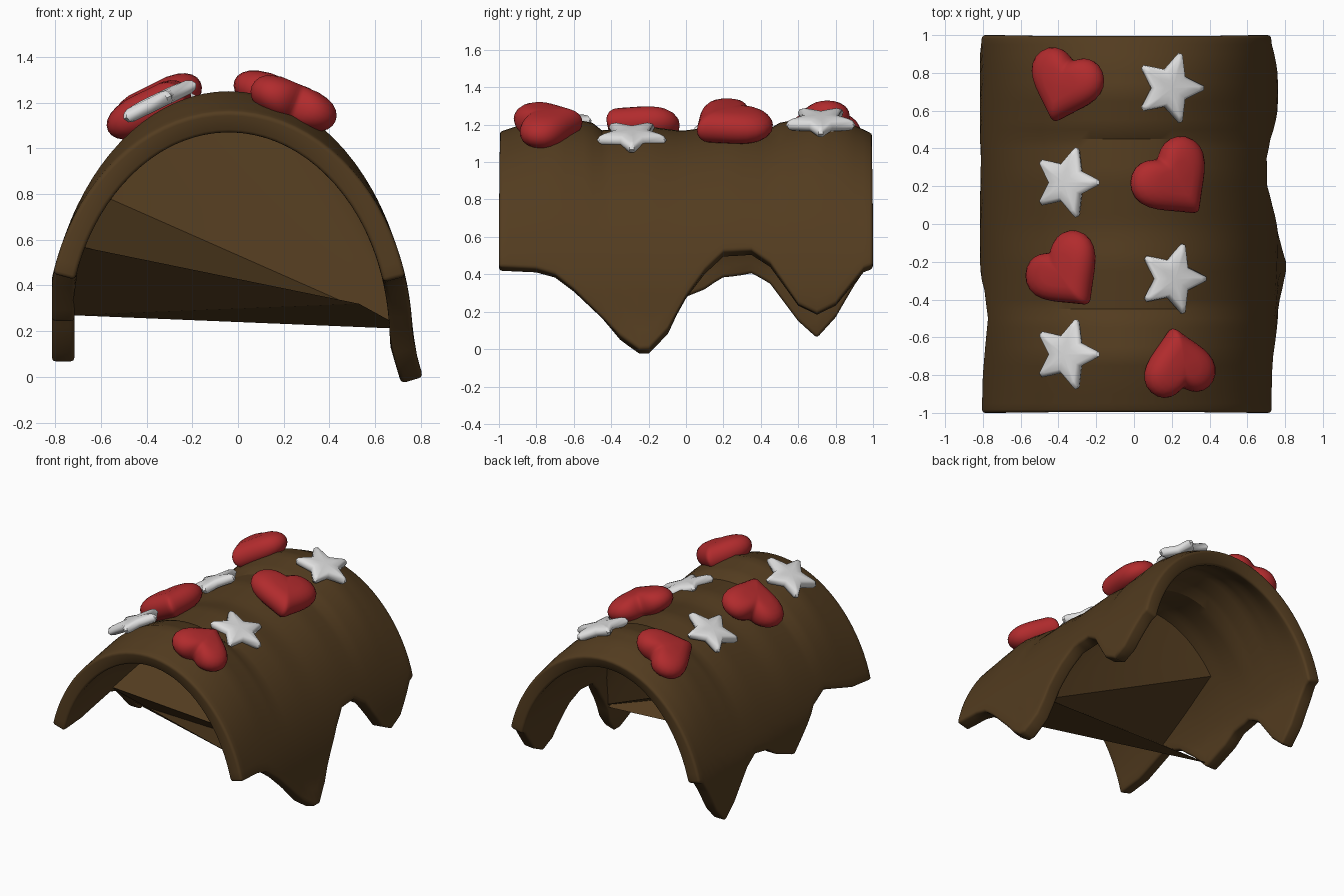
import bpy, bmesh, math
from mathutils import Matrix

old = bpy.data.objects.get("Cube")
if old:
    bpy.data.objects.remove(old)


def material(name, rgb):
    m = bpy.data.materials.new(name)
    m.use_nodes = True
    m.diffuse_color = (*rgb, 1)
    b = m.node_tree.nodes["Principled BSDF"]
    b.inputs["Base Color"].default_value = (*rgb, 1)
    b.inputs["Roughness"].default_value = 0.6
    return m


brown = material("chocolate brown", (0.086, 0.045, 0.014))
red = material("candy red", (0.44, 0.024, 0.026))
white = material("icing white", (0.74, 0.74, 0.74))


def make(name, verts, faces, mat, angle):
    mesh = bpy.data.meshes.new(name)
    mesh.from_pydata(verts, [], faces)
    bm = bmesh.new()
    bm.from_mesh(mesh)
    bmesh.ops.recalc_face_normals(bm, faces=bm.faces)
    bm.to_mesh(mesh)
    bm.free()
    mesh.materials.append(mat)
    ob = bpy.data.objects.new(name, mesh)
    bpy.context.collection.objects.link(ob)
    bpy.ops.object.select_all(action='DESELECT')
    ob.select_set(True)
    bpy.context.view_layer.objects.active = ob
    bpy.ops.object.shade_smooth_by_angle(angle=math.radians(angle))
    return ob


def lerp(table, y):
    for (y0, a), (y1, b) in zip(table, table[1:]):
        if y <= y1:
            return a + (b - a) * (y - y0) / (y1 - y0)
    return table[-1][1]


# Ridge height and dripping lower edges, along the length
RIDGE = [(-1, 1.16), (-.85, 1.21), (-.7, 1.25), (-.5, 1.21), (-.45, 1.17), (-.2, 1.19),
         (-.05, 1.17), (0, 1.17), (.25, 1.2), (.45, 1.18), (.5, 1.21), (.7, 1.25),
         (.85, 1.22), (1, 1.15)]
LEFT = [(-1, .44), (-.8, .43), (-.7, .4), (-.6, .32), (-.35, .07), (-.25, 0), (-.2, 0),
        (-.1, .1), (0, .28), (.1, .42), (.2, .52), (.35, .53), (.45, .46), (.6, .24),
        (.7, .19), (.8, .24), (.95, .43), (1, .45)]
RIGHT = [(-1, .45), (-.8, .47), (-.5, .56), (-.35, .5), (-.1, .24), (.1, .32), (.2, .39),
         (.35, .42), (.45, .35), (.6, .15), (.7, .06), (.8, .17), (.95, .43), (1, .45)]
BASE, TOP, MID, HALF = 0.15, 1.18, -0.04, 0.805


def wall(z, side):
    """x of the outer arch at a height"""
    k = max(0, z - BASE) / (TOP - BASE)
    x = MID + side * HALF * math.sqrt(max(0, 1 - k * k))
    if side > 0:
        return x + 0.3 * max(0, BASE - z)
    return max(x, -.815)


# Roof shell: arched rows joined along the length
ys = [-1 + i / 20 for i in range(41)]
N = 18
verts = []
for y in ys:
    bulge = lerp(RIDGE, y) - TOP
    for i in range(2 * N + 1):
        side = -1 if i < N else 1
        edge = lerp(RIGHT if side < 0 else LEFT, y)
        t = (i if i <= N else 2 * N - i) / N * math.pi / 2
        z = edge + (TOP - edge) * math.sin(t)
        verts.append((wall(z, side), y, z + bulge * max(0, (z - .6) / (TOP - .6))))
W = 2 * N + 1
faces = [(r * W + i, r * W + i + 1, (r + 1) * W + i + 1, (r + 1) * W + i)
         for r in range(len(ys) - 1) for i in range(W - 1)]
roof = make("roof_shell", verts, faces, brown, 32)
if roof.data.polygons[N].normal.z < 0:
    roof.data.flip_normals()
sol = roof.modifiers.new("thickness", 'SOLIDIFY')
sol.thickness, sol.offset = 0.1, -1
bev = roof.modifiers.new("soft_rim", 'BEVEL')
bev.width, bev.segments, bev.limit_method = 0.018, 3, 'ANGLE'
bev.angle_limit = math.radians(55)
bev.use_clamp_overlap = False

# Sheets crossing the hollow underside, fanned from the left lower edge to the ceiling
sheet = [(.73, -.05, .21), (-.73, -.1, .27), (.53, -.55, .32), (-.69, -.5, .57)]
for i in range(1, 11):
    a = math.radians(150 - i * 12)
    sheet.append((MID + .74 * math.cos(a), .15, BASE + .96 * math.sin(a)))
make("inner_sheet", sheet,
     [(1, 2, 3), (0, 2, 1), (0, 1, 3)] + [(0, k, k + 1) for k in range(3, len(sheet) - 1)],
     brown, 20)


# Puffy decoration: an outline scaled through rounded layers, then tilted onto the roof
def puff(name, outline, layers, mat, pos, spin=0, size=1):
    n = len(outline)
    vs = [(x * s * size, y * s * size, h) for s, h in layers for x, y in outline]
    fs = [(k * n + i, k * n + (i + 1) % n, (k + 1) * n + (i + 1) % n, (k + 1) * n + i)
          for k in range(len(layers) - 1) for i in range(n)]
    for k, h in ((0, layers[0][1]), (len(layers) - 1, layers[-1][1])):
        vs.append((0, 0, h))
        fs += [(k * n + i, k * n + (i + 1) % n, len(vs) - 1) for i in range(n)]
    ob = make(name, vs, fs, mat, 60)
    tilt = math.atan(1.55 * (pos[0] - MID))
    ob.matrix_world = (Matrix.Translation(pos) @ Matrix.Rotation(tilt, 4, 'Y')
                       @ Matrix.Rotation(math.radians(spin), 4, 'Z'))


def heart_point(t):
    """heart curve softened toward a circle"""
    x = 16 * math.sin(t) ** 3
    y = 2.5 + 13 * math.cos(t) - 5 * math.cos(2 * t) - 2 * math.cos(3 * t) - math.cos(4 * t)
    return .0085 * x + .07 * math.sin(t), .0085 * y + .07 * math.cos(t)


heart = [heart_point(2 * math.pi * i / 36) for i in range(36)]
dome = [(math.cos(a) ** 0.6, 0.09 * math.sin(a))
        for a in (math.radians(d) for d in range(-75, 76, 15))]
for k, (x, y, z, spin, size) in enumerate([(-.365, .735, 1.19, -18, 1.03),
                                           (.21, .23, 1.21, 38, 1.1),
                                           (-.36, -.26, 1.18, 38, 1.06),
                                           (.235, -.74, 1.2, 190, .98)]):
    puff(f"heart_{k + 1}", heart, dome, red, (x, y, z), spin, size)

star = []
for i in range(10):
    r, a = (0.105, 0.192)[i % 2 == 0], math.pi * i / 5
    if i % 2 == 0:
        # blunted tip
        star += [(r * math.cos(a + d), r * math.sin(a + d)) for d in (-.06, .06)]
    else:
        star.append((r * math.cos(a), r * math.sin(a)))
plate = [(.8, -.03), (.93, -.022), (1, 0), (.93, .022), (.8, .032), (.4, .038)]
for k, (x, y, z) in enumerate([(.19, .72, 1.215), (-.355, .22, 1.145),
                               (.205, -.29, 1.135), (-.355, -.69, 1.2)]):
    puff(f"star_{k + 1}", star, plate, white, (x, y, z))
